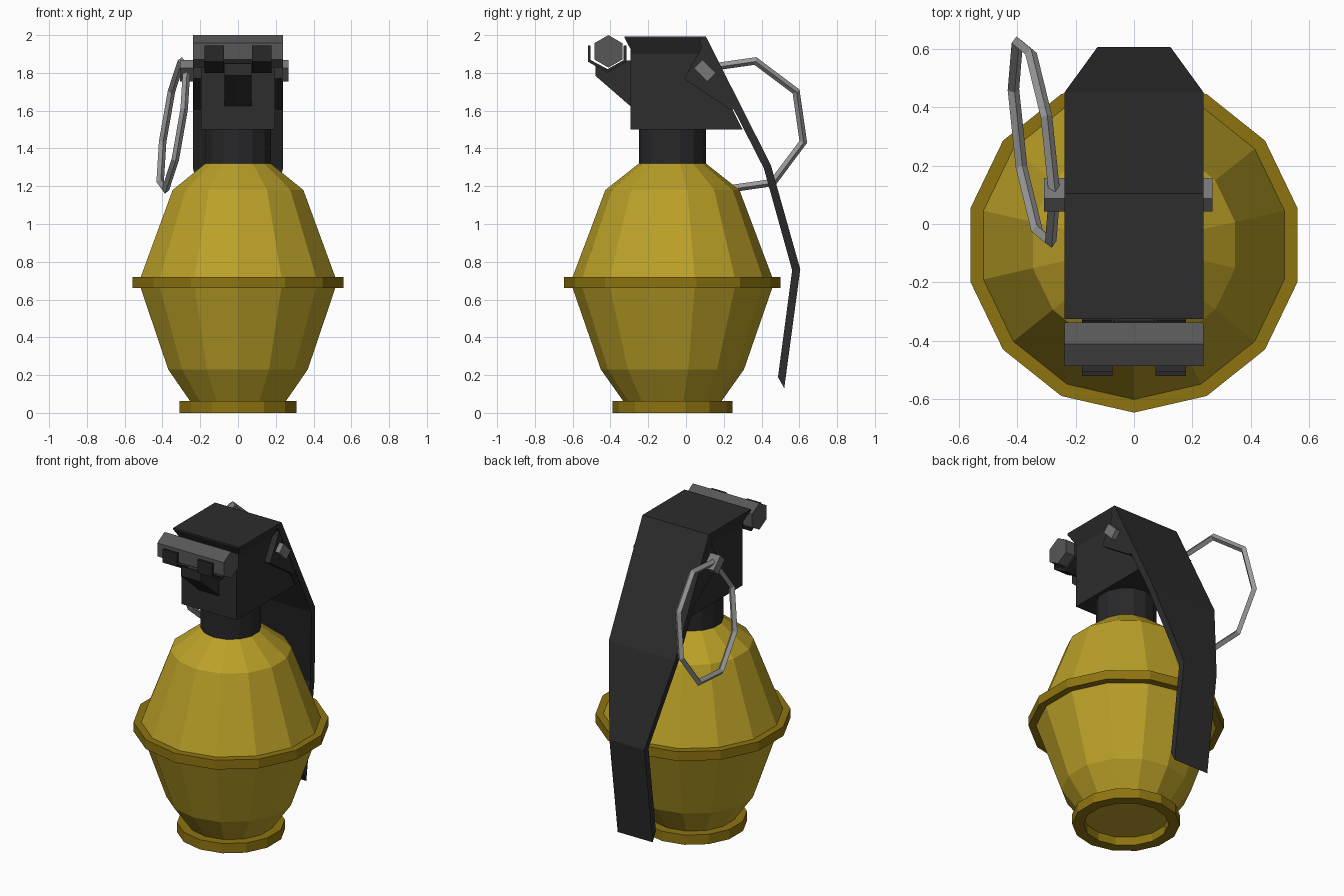
import bpy, bmesh, math
from mathutils import Vector

if "Cube" in bpy.data.objects:
    bpy.data.objects.remove(bpy.data.objects["Cube"])

AXIS_Y = -0.072   # body axis
SIDES = 14


def material(name, r, g, b):
    m = bpy.data.materials.new(name)
    m.diffuse_color = (r, g, b, 1)
    m.use_nodes = True
    m.node_tree.nodes["Principled BSDF"].inputs["Base Color"].default_value = m.diffuse_color
    return m


YELLOW = material("mustard_yellow", 0.50, 0.355, 0.021)
OCHRE = material("dark_ochre", 0.27, 0.175, 0.005)
BLACK = material("matt_black", 0.026, 0.026, 0.027)
DARK = material("neck_black", 0.021, 0.021, 0.023)
GREY = material("roller_grey", 0.095, 0.095, 0.095)
STEEL = material("pin_steel", 0.19, 0.19, 0.19)
SILVER = material("ring_steel", 0.33, 0.33, 0.33)


def finish(bm, name, mat):
    bmesh.ops.recalc_face_normals(bm, faces=bm.faces[:])
    me = bpy.data.meshes.new(name)
    bm.to_mesh(me)
    bm.free()
    me.materials.append(mat)
    ob = bpy.data.objects.new(name, me)
    bpy.context.collection.objects.link(ob)
    return ob


def skin(name, mat, loops, closed=False):
    """Join equal-length point loops with quads; cap the ends unless closed."""
    bm = bmesh.new()
    rows = [[bm.verts.new(p) for p in lp] for lp in loops]
    n = len(rows[0])
    pairs = list(zip(rows, rows[1:])) + ([(rows[-1], rows[0])] if closed else [])
    for a, b in pairs:
        for i in range(n):
            j = (i + 1) % n
            bm.faces.new((a[i], a[j], b[j], b[i]))
    if not closed:
        bm.faces.new(rows[0])
        bm.faces.new(rows[-1])
    return finish(bm, name, mat)


def lathe(name, mat, profile, closed=False):
    loops = []
    for r, z in profile:
        angs = [-math.pi / 2 + 2 * math.pi * k / SIDES for k in range(SIDES)]
        loops.append([(r * math.cos(a), AXIS_Y + r * math.sin(a), z) for a in angs])
    return skin(name, mat, loops, closed)


def extrude_x(name, mat, profile, x0, x1):
    """Side profile of (y, z) points extruded from x0 to x1."""
    return skin(name, mat, [[(x, y, z) for y, z in profile] for x in (x0, x1)])


# Body, bands and neck
lathe("body", YELLOW, [(0.255, 0.055), (0.379, 0.23), (0.528, 0.66), (0.528, 0.72),
                       (0.355, 1.18), (0.178, 1.32)])
lathe("middle_band", OCHRE, [(0.52, 0.66), (0.573, 0.66), (0.573, 0.72), (0.52, 0.72)], True)
lathe("base_band", OCHRE, [(0.25, 0.0), (0.317, 0.0), (0.317, 0.063), (0.25, 0.063)], True)
lathe("neck", DARK, [(0.178, 1.31), (0.178, 1.51)])

# Fuse head
extrude_x("fuse_block", BLACK, [(-0.295, 1.5), (0.30, 1.5), (0.085, 1.92), (-0.295, 1.92)],
          -0.197, 0.197)


def rect(x, y0, y1, z):
    return [(-x, y0, z), (x, y0, z), (x, y1, z), (-x, y1, z)]


skin("top_plate", BLACK, [rect(0.197, -0.28, 0.07, 1.9), rect(0.238, -0.325, 0.105, 1.985),
                          rect(0.238, -0.325, 0.105, 1.993)])

# Safety lever: outer and inner edge with half width at each bend
stations = [(0.105, 1.993, 0.07, 1.965, 0.238), (0.45, 1.31, 0.412, 1.295, 0.238),
            (0.605, 0.76, 0.562, 0.755, 0.125), (0.52, 0.13, 0.487, 0.19, 0.125)]
skin("safety_lever", BLACK, [[(-w, yo, zo), (w, yo, zo), (w, yi, zi), (-w, yi, zi)]
                             for yo, zo, yi, zi, w in stations])

# Lever ears, striker clips (mirrored pairs)
EAR = [(0.10, 1.985), (0.07, 1.91), (-0.01, 1.77), (0.235, 1.605), (0.29, 1.605)]
CLIP = [(-0.52, 1.945), (-0.52, 1.86), (-0.415, 1.80), (-0.315, 1.86), (-0.315, 1.945),
        (-0.33, 1.945), (-0.33, 1.868), (-0.415, 1.82), (-0.505, 1.868), (-0.505, 1.945)]
for side, s in (("left", -1), ("right", 1)):
    extrude_x("lever_ear_" + side, BLACK, EAR, 0.195 * s, 0.236 * s)
    extrude_x("roller_clip_" + side, DARK, CLIP, 0.073 * s, 0.178 * s)

# Front bracket and hexagonal roller
extrude_x("front_bracket", BLACK, [(-0.29, 1.62), (-0.48, 1.785), (-0.48, 1.85), (-0.415, 1.815),
                                   (-0.33, 1.865), (-0.29, 1.865)], -0.072, 0.072)
extrude_x("hex_roller", GREY, [(-0.411 + 0.086 * math.sin(k * math.pi / 3),
                                1.914 + 0.086 * math.cos(k * math.pi / 3)) for k in range(6)],
          -0.238, 0.238)

# Safety pin: flat bar turned 45 degrees
c = math.sqrt(0.5)
extrude_x("safety_pin", STEEL, [(0.10 + c * (u + v), 1.812 + c * (v - u)) for u, v in
                                ((-0.05, -0.031), (0.05, -0.031), (0.05, 0.031), (-0.05, 0.031))],
          -0.308, 0.268)

# Pull ring: tilted octagon with a diamond section
TILT_Y, TILT_Z = -0.127, 0.157
normal = Vector((1, -TILT_Y, -TILT_Z)).normalized()
loops = []
for k in range(8):
    a = math.radians(-14.3 + 45 * k)
    d = Vector((TILT_Y * math.cos(a) + TILT_Z * math.sin(a), math.cos(a), math.sin(a)))
    p = Vector((-0.342, 0.28, 1.522)) + d * 0.352
    loops.append([p + d * 0.021, p + normal * 0.02, p - d * 0.021, p - normal * 0.02])
skin("pull_ring", SILVER, loops, True)
